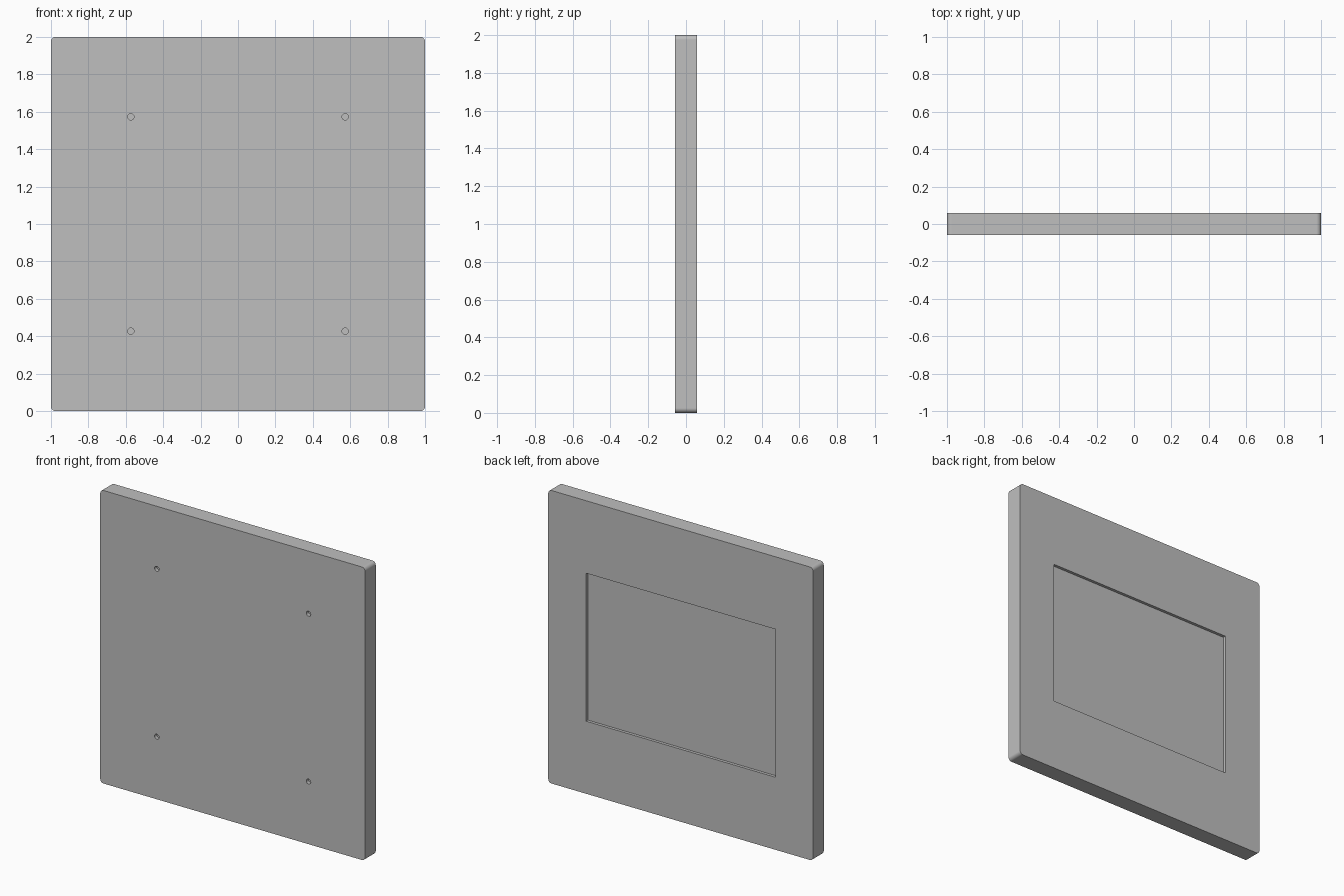
import bpy, bmesh, math
from mathutils import Matrix, Vector

THICK = 0.115
BACK = THICK / 2
CORNER = 0.025
RECESS_DEPTH = 0.02
HOLE_OFFSET = 0.573

cube = bpy.data.objects.get("Cube")
if cube:
    bpy.data.objects.remove(cube, do_unlink=True)

grey = bpy.data.materials.new("light grey")
grey.use_nodes = True
colour = (0.52, 0.52, 0.52, 1)
grey.diffuse_color = colour
grey.node_tree.nodes["Principled BSDF"].inputs["Base Color"].default_value = colour


def add_object(name, bm):
    mesh = bpy.data.meshes.new(name)
    bm.to_mesh(mesh)
    bm.free()
    mesh.materials.append(grey)
    obj = bpy.data.objects.new(name, mesh)
    bpy.context.collection.objects.link(obj)
    return obj


def box(size, centre):
    bm = bmesh.new()
    bmesh.ops.create_cube(bm, size=1, matrix=Matrix.Translation(centre) @ Matrix.Diagonal((*size, 1)))
    return bm


# Square panel with its four corners rounded
bm = box((2, THICK, 2), (0, 0, 1))
corners = [e for e in bm.edges
           if abs((e.verts[0].co - e.verts[1].co).normalized().dot(Vector((0, 1, 0)))) > 0.9]
bmesh.ops.bevel(bm, geom=corners, offset=CORNER, segments=8, profile=0.5, affect='EDGES')
panel = add_object("panel", bm)

# Shallow rectangular recess in the back
cutters = [add_object("recess_cutter",
                      box((1.43, 2 * RECESS_DEPTH, 1.01), (0, BACK, 1)))]

# Four small blind holes in the front
for x in (-HOLE_OFFSET, HOLE_OFFSET):
    for z in (1 - HOLE_OFFSET, 1 + HOLE_OFFSET):
        bm = bmesh.new()
        place = Matrix.Translation((x, -BACK, z)) @ Matrix.Rotation(math.pi / 2, 4, 'X')
        bmesh.ops.create_cone(bm, cap_ends=True, segments=20, radius1=0.017,
                              radius2=0.017, depth=0.05, matrix=place)
        cutters.append(add_object("hole_cutter", bm))

# Cut the panel and keep the finished mesh
for cutter in cutters:
    cutter.hide_render = True
    cut = panel.modifiers.new(cutter.name, 'BOOLEAN')
    cut.operation = 'DIFFERENCE'
    cut.solver = 'EXACT'
    cut.object = cutter
bpy.context.view_layer.update()
finished = bpy.data.meshes.new_from_object(
    panel.evaluated_get(bpy.context.evaluated_depsgraph_get()))
panel.modifiers.clear()
panel.data = finished
for cutter in cutters:
    bpy.data.objects.remove(cutter, do_unlink=True)

# Smooth rounded corners, flat faces
bpy.ops.object.select_all(action='DESELECT')
panel.select_set(True)
bpy.context.view_layer.objects.active = panel
bpy.ops.object.shade_smooth_by_angle(angle=math.radians(30))
weighted = panel.modifiers.new("flat faces", 'WEIGHTED_NORMAL')
weighted.keep_sharp = True
